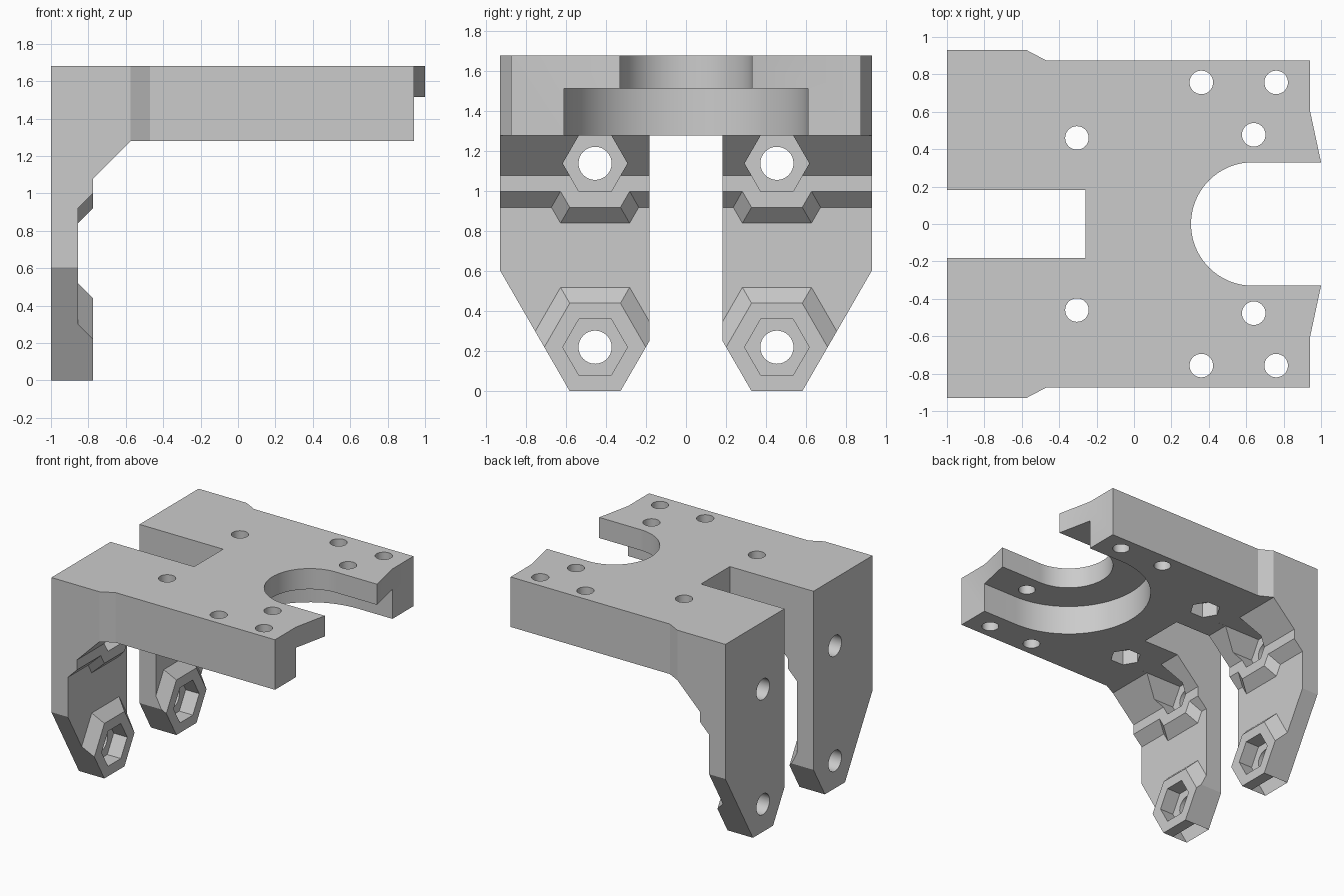
import bpy, bmesh, math
from mathutils import Matrix

if "Cube" in bpy.data.objects:
    bpy.data.objects.remove(bpy.data.objects["Cube"])

grey = bpy.data.materials.new("plain grey")
grey.use_nodes = True
grey.diffuse_color = (0.6, 0.6, 0.6, 1)
grey.node_tree.nodes["Principled BSDF"].inputs["Base Color"].default_value = (0.6, 0.6, 0.6, 1)


def finish(name, bm):
    bmesh.ops.recalc_face_normals(bm, faces=bm.faces)
    mesh = bpy.data.meshes.new(name)
    bm.to_mesh(mesh)
    bm.free()
    mesh.materials.append(grey)
    obj = bpy.data.objects.new(name, mesh)
    bpy.context.collection.objects.link(obj)
    return obj


def prism(name, points, axis, low, high):
    """Extrude a 2D outline along an axis (other two axes in x, y, z order)."""
    def place(p, h):
        co = list(p)
        co.insert("xyz".index(axis), h)
        return co
    bm = bmesh.new()
    face = bm.faces.new([bm.verts.new(place(p, low)) for p in points])
    moved = bmesh.ops.extrude_face_region(bm, geom=[face])["geom"]
    shift = place((0, 0), high - low)
    bmesh.ops.translate(bm, vec=shift, verts=[v for v in moved if isinstance(v, bmesh.types.BMVert)])
    return finish(name, bm)


def ring(center, radius, sides, start=0, sweep=math.tau):
    """Points on a circle, or on an open arc when sweep is under a full turn."""
    steps = sides if sweep == math.tau else sides - 1
    return [(center[0] + radius * math.cos(start + sweep * i / steps),
             center[1] + radius * math.sin(start + sweep * i / steps)) for i in range(sides)]


def combine(base, tool, operation):
    mod = base.modifiers.new(operation, "BOOLEAN")
    mod.operation, mod.solver, mod.object = operation, "EXACT", tool
    bpy.context.view_layer.update()
    graph = bpy.context.evaluated_depsgraph_get()
    mesh = bpy.data.meshes.new_from_object(base.evaluated_get(graph))
    base.modifiers.clear()
    base.data = mesh
    bpy.data.objects.remove(tool)


def boss(y, z):
    """Tapered six-sided boss on the inner face of a leg."""
    bm = bmesh.new()
    inner, outer, depth = 0.357, 0.254, 0.09
    bmesh.ops.create_cone(bm, cap_ends=True, segments=6, radius1=inner, radius2=outer, depth=depth)
    bmesh.ops.rotate(bm, verts=bm.verts, matrix=Matrix.Rotation(math.pi / 2, 3, "Z"))
    bmesh.ops.rotate(bm, verts=bm.verts, matrix=Matrix.Rotation(math.pi / 2, 3, "Y"))
    # Turn so that two sides lie level, points towards the leg edges
    level = max(abs(v.co.y) for v in bm.verts) < inner * 0.95
    if level:
        bmesh.ops.rotate(bm, verts=bm.verts, matrix=Matrix.Rotation(math.pi / 2, 3, "X"))
    bmesh.ops.translate(bm, verts=bm.verts, vec=(-0.775 - depth / 2, y, z))
    return finish("boss", bm)


# Top plate, full thickness
half = [(-1, 0.93), (-0.575, 0.93), (-0.47, 0.875), (0.94, 0.875), (0.94, 0.61), (1, 0.33)]
bracket = prism("motor_bracket", half + [(x, -y) for x, y in reversed(half)], "z", 1.28, 1.68)

# Legs with ridge, gusset and bosses, trimmed to a tapering outline
side = [(-1, 0), (-0.855, 0), (-0.855, 0.92), (-0.775, 1), (-0.775, 1.08), (-0.575, 1.28),
        (-0.575, 1.4), (-1, 1.4)]
outline = [(0.328, 0), (0.582, 0), (0.93, 0.603), (0.93, 1.4), (0.183, 1.4), (0.183, 0.251)]
HOLE_Y, LOW_Z, HIGH_Z = 0.455, 0.22, 1.14
for s in (1, -1):
    leg = prism("leg", side, "y", -1 if s < 0 else 0, 0 if s < 0 else 1)
    for z in (LOW_Z, HIGH_Z):
        combine(leg, boss(s * HOLE_Y, z), "UNION")
    combine(leg, prism("trim", [(s * y, z) for y, z in outline], "x", -1.1, 0), "INTERSECT")
    combine(bracket, leg, "UNION")

# Slot between the legs
combine(bracket, prism("slot", [(-1.1, -0.183), (-0.26, -0.183), (-0.26, 0.183), (-1.1, 0.183)],
                       "z", 1.2, 1.8), "DIFFERENCE")

# Stepped round opening: narrow through the top, wide underneath
for radius, low, high in ((0.33, 1.2, 1.8), (0.61, 1.2, 1.515)):
    arc = ring((0.635, 0), radius, 49, math.pi / 2, math.pi)
    combine(bracket, prism("opening", arc + [(1.1, -radius), (1.1, radius)], "z", low, high),
            "DIFFERENCE")

# Screw holes and six-sided nut pockets
for s in (1, -1):
    for x, y in ((-0.305, 0.46), (0.36, 0.757), (0.76, 0.757), (0.64, 0.477)):
        combine(bracket, prism("hole", ring((x, s * y), 0.063, 32), "z", 1.2, 1.8), "DIFFERENCE")
    combine(bracket, prism("pocket", ring((-0.305, s * 0.46), 0.115, 6), "z", 1.2, 1.4), "DIFFERENCE")
    for z in (LOW_Z, HIGH_Z):
        center = (s * HOLE_Y, z)
        combine(bracket, prism("hole", ring(center, 0.083, 32), "x", -1.1, -0.5), "DIFFERENCE")
        combine(bracket, prism("pocket", ring(center, 0.162, 6), "x", -0.895, -0.5), "DIFFERENCE")

# Smooth the round walls only
bpy.context.view_layer.objects.active = bracket
bracket.select_set(True)
bpy.ops.object.shade_smooth_by_angle(angle=math.radians(25))
